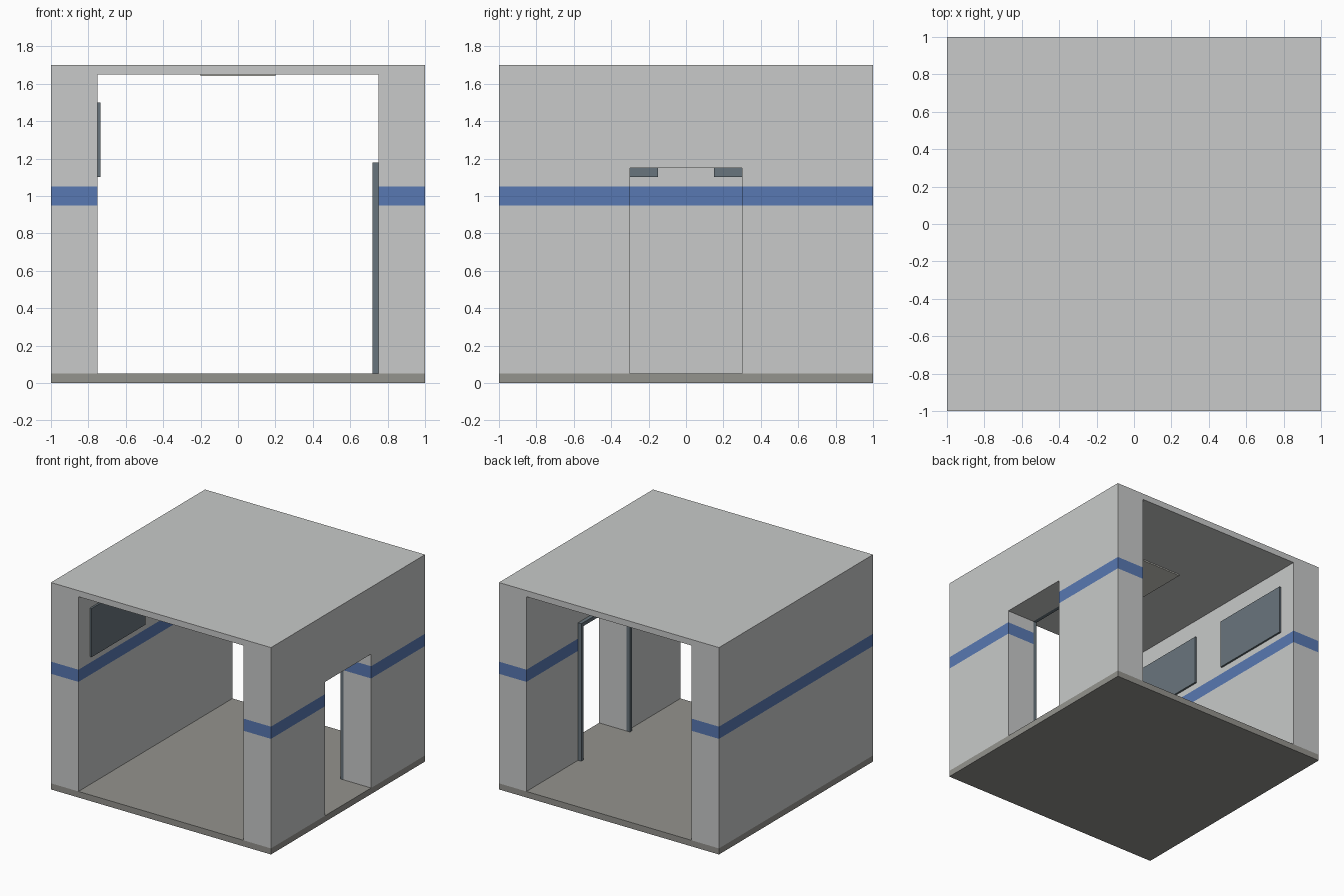
import bpy
import bmesh

default = bpy.data.objects.get("Cube")
if default:
    bpy.data.objects.remove(default, do_unlink=True)


def material(name, rgb):
    m = bpy.data.materials.new(name)
    m.use_nodes = True
    colour = (*rgb, 1)
    m.diffuse_color = colour
    m.node_tree.nodes["Principled BSDF"].inputs["Base Color"].default_value = colour
    return m


PANEL = material("pale grey panel", (0.58, 0.59, 0.585))
FLOOR = material("warm grey floor", (0.296, 0.292, 0.27))
STRIPE = material("blue stripe", (0.098, 0.188, 0.445))
SLATE = material("slate metal", (0.141, 0.178, 0.205))
LIGHT = material("warm white light", (0.62, 0.62, 0.57))


def finish(name, bm, *mats):
    bmesh.ops.recalc_face_normals(bm, faces=bm.faces)
    mesh = bpy.data.meshes.new(name)
    bm.to_mesh(mesh)
    bm.free()
    for m in mats:
        mesh.materials.append(m)
    obj = bpy.data.objects.new(name, mesh)
    bpy.context.collection.objects.link(obj)
    return obj


def extrude_x(name, profile, x0, x1, *mats, cuts=()):
    """Extrude a (y, z) profile along x; faces between the two cut heights take the second material."""
    bm = bmesh.new()
    face = bm.faces.new([bm.verts.new((x0, y, z)) for y, z in profile])
    new = bmesh.ops.extrude_face_region(bm, geom=[face])["geom"]
    bmesh.ops.translate(bm, vec=(x1 - x0, 0, 0),
                        verts=[v for v in new if isinstance(v, bmesh.types.BMVert)])
    for z in cuts:
        bmesh.ops.bisect_plane(bm, geom=bm.verts[:] + bm.edges[:] + bm.faces[:],
                               plane_co=(0, 0, z), plane_no=(0, 0, 1))
    if cuts:
        for f in bm.faces:
            zs = [v.co.z for v in f.verts]
            if min(zs) > cuts[0] - 0.001 and max(zs) < cuts[1] + 0.001:
                f.material_index = 1
    return finish(name, bm, *mats)


def box(name, x, y, z, mat):
    profile = [(y[0], z[0]), (y[1], z[0]), (y[1], z[1]), (y[0], z[1])]
    return extrude_x(name, profile, x[0], x[1], mat)


BASE, TOP, INNER = 0.05, 1.65, 0.75
DOOR_Y, DOOR_Z, TRIM = 0.3, 1.15, 0.03
BAND = (0.95, 1.05)

# Floor and roof slabs
box("floor", (-1, 1), (-1, 1), (0, BASE), FLOOR)
box("roof", (-1, 1), (-1, 1), (TOP, 1.7), PANEL)

# Side walls with a painted band, the left one with a doorway
solid = [(-1, BASE), (1, BASE), (1, TOP), (-1, TOP)]
doorway = [(-DOOR_Y, BASE), (-DOOR_Y, DOOR_Z), (DOOR_Y, DOOR_Z), (DOOR_Y, BASE)]
extrude_x("right_wall", solid, -1, -INNER, PANEL, STRIPE, cuts=BAND)
extrude_x("left_wall", solid[:1] + doorway + solid[1:], INNER, 1, PANEL, STRIPE, cuts=BAND)

# Door trim on the inside of the doorway
out = DOOR_Y + TRIM
arch = [(out, BASE), (out, DOOR_Z + TRIM), (-out, DOOR_Z + TRIM), (-out, BASE)]
extrude_x("door_frame", doorway + arch, INNER - TRIM, INNER, SLATE)

# Wall screens
for side, y in (("front", (-0.85, -0.15)), ("back", (0.15, 0.85))):
    box(side + "_screen", (-INNER, -INNER + 0.015), y, (1.1, 1.5), SLATE)

# Ceiling light
box("ceiling_light", (-0.2, 0.2), (-0.3, 0.3), (TOP - 0.01, TOP), LIGHT)
